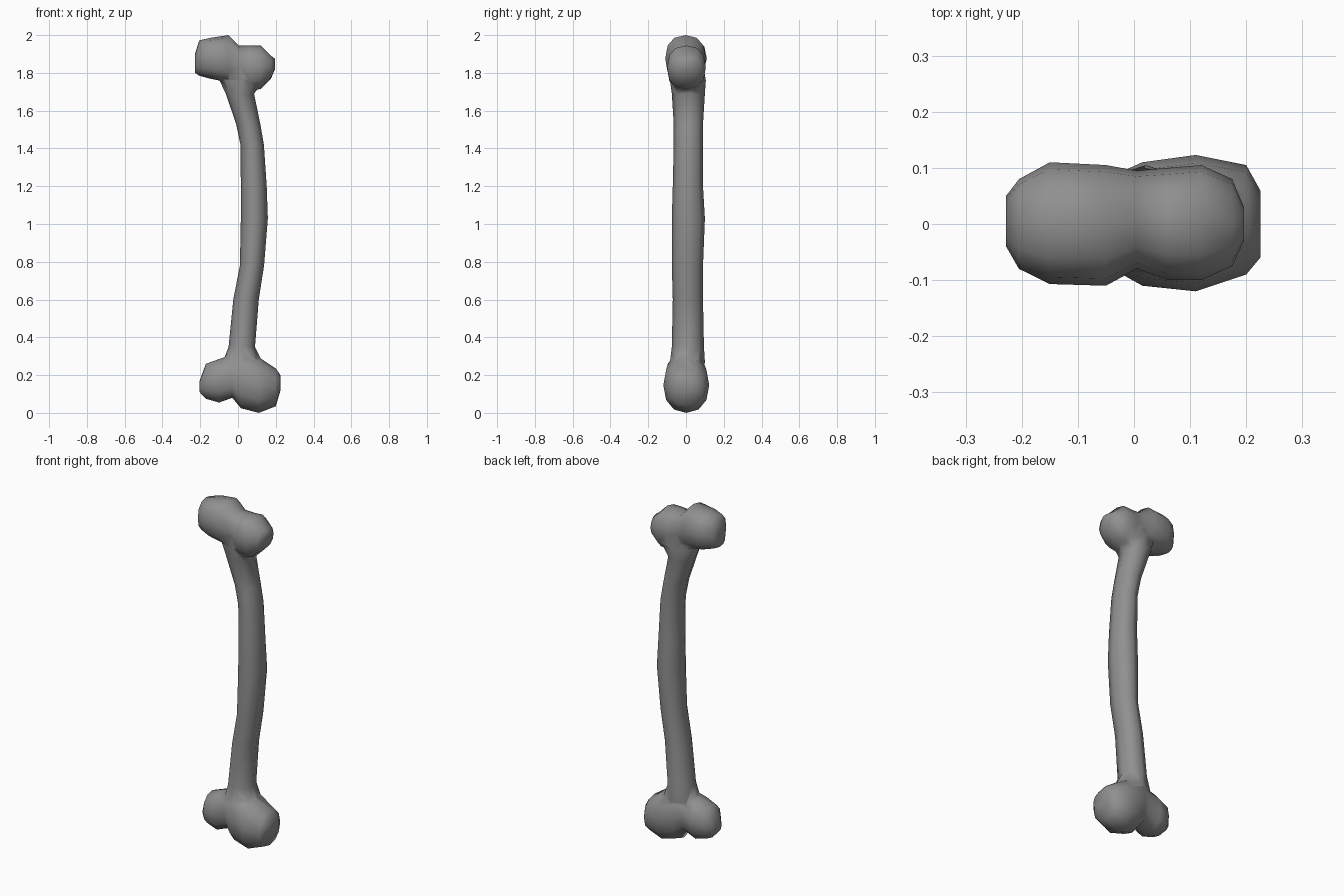
import bpy, bmesh, math


def loft(name, rings, sides, axis, power=1.0):
    """Skin rounded rings; each ring is (position, u_min, u_max, v_min, v_max)."""
    bm = bmesh.new()
    loops = []
    for p, u0, u1, v0, v1 in rings:
        loop = []
        for i in range(sides):
            a = 2 * math.pi * i / sides
            c, s = math.cos(a), math.sin(a)
            c = math.copysign(abs(c) ** power, c)
            s = math.copysign(abs(s) ** power, s)
            u = (u0 + u1) / 2 + (u1 - u0) / 2 * c
            v = (v0 + v1) / 2 + (v1 - v0) / 2 * s
            loop.append(bm.verts.new((u, v, p) if axis == 'Z' else (p, u, v)))
        loops.append(loop)
    for a, b in zip(loops, loops[1:]):
        for i in range(sides):
            j = (i + 1) % sides
            bm.faces.new((a[i], a[j], b[j], b[i]))
    bm.faces.new(loops[0][::-1])
    bm.faces.new(loops[-1])
    bmesh.ops.recalc_face_normals(bm, faces=bm.faces)
    mesh = bpy.data.meshes.new(name)
    bm.to_mesh(mesh)
    bm.free()
    mesh.materials.append(grey)
    obj = bpy.data.objects.new(name, mesh)
    bpy.context.collection.objects.link(obj)
    return obj


# dark grey surface
grey = bpy.data.materials.new("dark_grey")
grey.diffuse_color = (0.28, 0.28, 0.28, 1)

# curved shaft, flaring where it enters each head
bone = loft("bone", [
    (0.20, -0.09, 0.16, -0.08, 0.09),
    (0.27, -0.08, 0.13, -0.085, 0.10),
    (0.35, -0.05, 0.09, -0.075, 0.095),
    (0.60, -0.025, 0.11, -0.07, 0.09),
    (0.78, 0.01, 0.138, -0.075, 0.09),
    (1.03, 0.015, 0.158, -0.075, 0.10),
    (1.20, 0.015, 0.152, -0.07, 0.09),
    (1.42, 0.013, 0.137, -0.065, 0.09),
    (1.53, -0.01, 0.118, -0.065, 0.09),
    (1.69, -0.065, 0.085, -0.075, 0.10),
    (1.76, -0.098, 0.14, -0.085, 0.105),
    (1.85, -0.10, 0.13, -0.08, 0.09),
], 8, 'Z')

# two-lobed upper head, skinned from left to right
upper = loft("upper_head", [
    (-0.228, -0.04, 0.05, 1.80, 1.90),
    (-0.205, -0.08, 0.08, 1.785, 1.972),
    (-0.15, -0.107, 0.11, 1.77, 1.985),
    (-0.05, -0.11, 0.105, 1.75, 2.00),
    (0.005, -0.08, 0.095, 1.74, 1.945),
    (0.06, -0.10, 0.10, 1.705, 1.945),
    (0.12, -0.10, 0.105, 1.715, 1.945),
    (0.175, -0.075, 0.08, 1.77, 1.89),
    (0.196, -0.03, 0.03, 1.82, 1.875),
], 12, 'X', 0.85)

# two-lobed lower head, larger on the right
lower = loft("lower_head", [
    (-0.203, -0.04, 0.04, 0.11, 0.17),
    (-0.17, -0.08, 0.08, 0.075, 0.26),
    (-0.10, -0.10, 0.10, 0.055, 0.285),
    (-0.03, -0.085, 0.09, 0.08, 0.31),
    (0.015, -0.11, 0.11, 0.025, 0.33),
    (0.11, -0.12, 0.123, 0.0, 0.295),
    (0.20, -0.09, 0.105, 0.035, 0.235),
    (0.225, -0.06, 0.06, 0.12, 0.20),
], 12, 'X', 0.9)

# fuse the heads to the shaft
bpy.context.view_layer.objects.active = bone
bone.select_set(True)
for head in (upper, lower):
    mod = bone.modifiers.new("fuse", 'BOOLEAN')
    mod.operation = 'UNION'
    mod.solver = 'EXACT'
    mod.object = head
    bpy.ops.object.modifier_apply(modifier=mod.name)
    bpy.data.objects.remove(head)
bpy.ops.object.shade_smooth()
